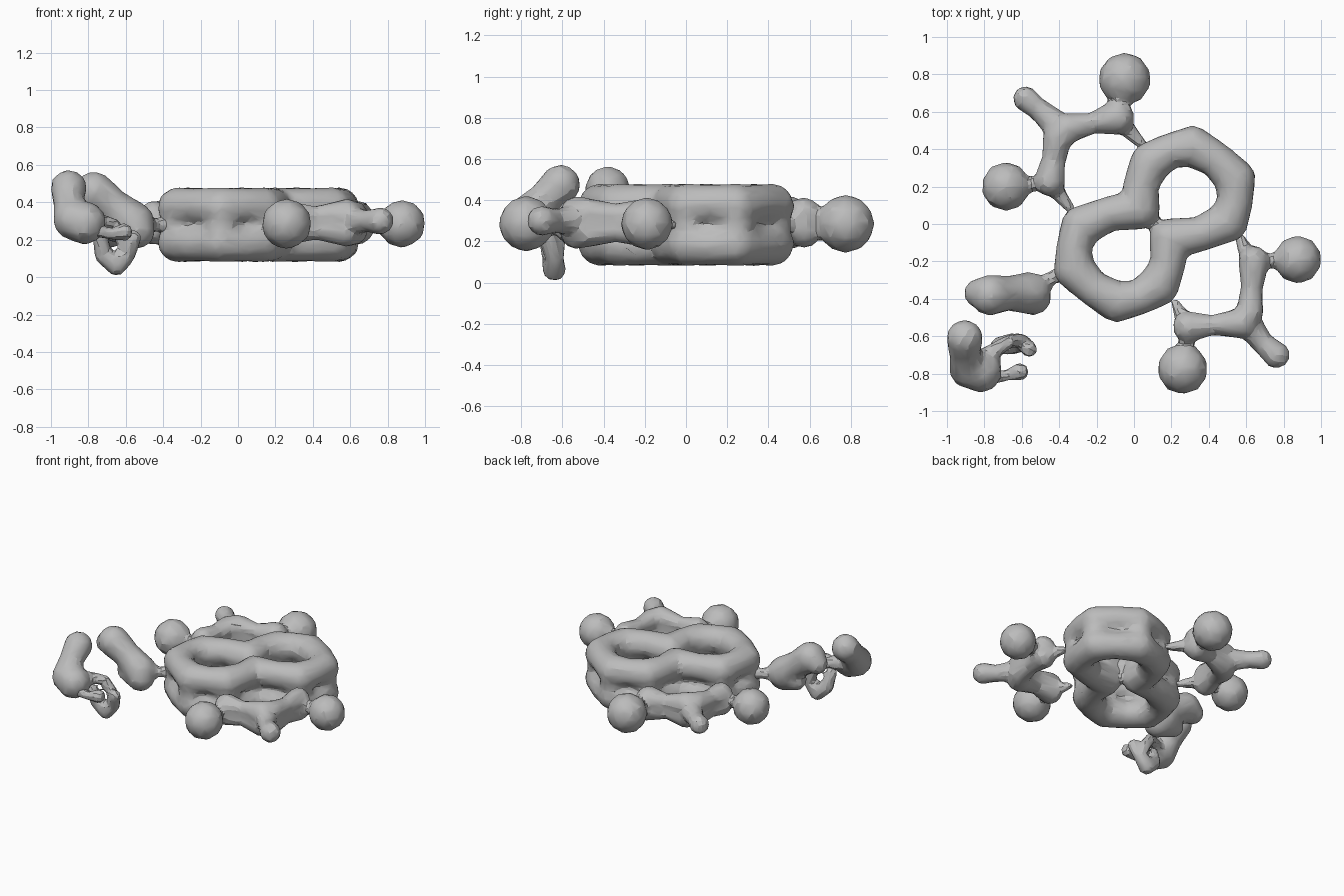
import bpy, bmesh, math
from mathutils import Vector, Matrix

cube = bpy.data.objects.get("Cube")
if cube:
    bpy.data.objects.remove(cube, do_unlink=True)

MID = 0.28  # height of the middle plane

grey = bpy.data.materials.new("cloud grey")
grey.use_nodes = True
colour = (0.5, 0.5, 0.5, 1)
grey.diffuse_color = colour
grey.node_tree.nodes["Principled BSDF"].inputs["Base Color"].default_value = colour


def ball(bm, p, r):
    bmesh.ops.create_icosphere(bm, subdivisions=2, radius=r, matrix=Matrix.Translation(p))


def chain(bm, pts):
    """Run of overlapping balls through (x, y, z, radius) points."""
    for a, b in zip(pts, pts[1:]):
        pa, pb = Vector(a[:3]), Vector(b[:3])
        n = max(1, math.ceil((pb - pa).length / (0.4 * min(a[3], b[3]))))
        for i in range(n + 1):
            t = i / n
            ball(bm, pa.lerp(pb, t), a[3] + (b[3] - a[3]) * t)


def finish(name, bm, keep=0.16):
    """Fuse the balls into one lumpy, faceted skin."""
    mesh = bpy.data.meshes.new(name)
    bm.to_mesh(mesh)
    bm.free()
    mesh.materials.append(grey)
    ob = bpy.data.objects.new(name, mesh)
    bpy.context.collection.objects.link(ob)
    fuse = ob.modifiers.new("fuse", 'REMESH')
    fuse.mode = 'VOXEL'
    fuse.voxel_size = 0.018
    soften = ob.modifiers.new("soften", 'SMOOTH')
    soften.iterations = 2
    facet = ob.modifiers.new("facet", 'DECIMATE')
    facet.ratio = keep
    bpy.ops.object.select_all(action='DESELECT')
    bpy.context.view_layer.objects.active = ob
    ob.select_set(True)
    for m in list(ob.modifiers):
        bpy.ops.object.modifier_apply(modifier=m.name)
    bpy.ops.object.shade_smooth_by_angle(angle=math.radians(20))


# Double ring: two stacked figure-eight tubes, fused along the rim with small pits
upper = [(0.03, 0.09), (0.09, 0.33), (0.31, 0.415), (0.54, 0.24), (0.5, 0.01), (0.19, -0.08)]
lower = [(0.22 - x, -y) for x, y in upper]
bm = bmesh.new()
for ring in (upper, lower):
    centre = sum((Vector(p) for p in ring), Vector((0, 0))) / 6
    for side in (-1, 1):
        path = []
        for a, b in zip(ring, ring[1:]):
            middle = (Vector(a) + Vector(b)) / 2
            middle += (middle - centre).normalized() * 0.022
            path.append((*a, MID + side * 0.09, 0.113))
            path.append((*middle, MID + side * 0.102, 0.096))
        path.append((*ring[-1], MID + side * 0.09, 0.113))
        chain(bm, path)
    for x, y in ring:
        ball(bm, (x, y, MID), 0.1)
# Thin bridge across the shared edge
chain(bm, [(*upper[0], MID, 0.06), (0.11, 0, MID, 0.045), (*upper[-1], MID, 0.06)])
finish("double_ring", bm)


def side_group(name, arm, prong, knobs, ties):
    """Lumpy two-layer arm with a prong, round knobs and threads to the ring."""
    bm = bmesh.new()
    for side in (-1, 1):
        chain(bm, [(x, y, MID + 0.01 + side * dz, r) for x, y, dz, r in arm])
    chain(bm, [(x, y, MID + 0.02, r) for x, y, r in prong])
    for (x, y, r), foot in knobs:
        ball(bm, (x, y, MID + 0.005), r)
        chain(bm, [(x, y, MID + 0.01, 0.05), (*foot, MID + 0.01, 0.04)])
    for a, b in ties:
        chain(bm, [(*a, MID, 0.045), (*b, MID, 0.025)])
    finish(name, bm)


side_group("left_side_group",
           [(0.29, -0.55, 0.03, 0.085), (0.42, -0.54, 0.035, 0.055), (0.58, -0.53, 0.045, 0.085),
            (0.62, -0.47, 0.045, 0.075), (0.63, -0.34, 0.035, 0.06), (0.64, -0.2, 0.035, 0.085)],
           [(0.6, -0.52, 0.08), (0.69, -0.64, 0.06), (0.76, -0.7, 0.075)],
           [((0.26, -0.775, 0.137), (0.29, -0.56)), ((0.875, -0.19, 0.13), (0.66, -0.2))],
           [((0.6, -0.15), (0.56, -0.06)), ((0.26, -0.5), (0.22, -0.42))])

side_group("right_side_group",
           [(-0.09, 0.57, 0.03, 0.095), (-0.22, 0.54, 0.035, 0.055), (-0.36, 0.51, 0.045, 0.085),
            (-0.41, 0.46, 0.045, 0.08), (-0.43, 0.34, 0.035, 0.065), (-0.45, 0.23, 0.035, 0.085)],
           [(-0.38, 0.5, 0.085), (-0.52, 0.62, 0.06), (-0.58, 0.67, 0.07)],
           [((-0.05, 0.775, 0.143), (-0.09, 0.57)), ((-0.685, 0.2, 0.132), (-0.47, 0.22))],
           [((-0.41, 0.17), (-0.33, 0.07)), ((-0.03, 0.5), (0.06, 0.41))])

# Rising lobe tied to the ring corner
bm = bmesh.new()
chain(bm, [(-0.56, -0.37, 0.29, 0.117), (-0.67, -0.37, 0.38, 0.095), (-0.77, -0.38, 0.455, 0.112)])
chain(bm, [(-0.54, -0.39, 0.25, 0.1), (-0.66, -0.37, 0.26, 0.075)])
chain(bm, [(-0.77, -0.37, 0.45, 0.09), (-0.83, -0.37, 0.43, 0.08)])
chain(bm, [(-0.5, -0.34, 0.28, 0.06), (-0.45, -0.29, 0.28, 0.035), (-0.37, -0.26, 0.28, 0.05)])
finish("tied_lobe", bm)

# Loose curved lobe
bm = bmesh.new()
chain(bm, [(-0.82, -0.785, 0.29, 0.118), (-0.88, -0.77, 0.31, 0.112),
           (-0.905, -0.69, 0.4, 0.085), (-0.905, -0.61, 0.475, 0.1)])
chain(bm, [(-0.79, -0.73, 0.29, 0.07), (-0.74, -0.67, 0.3, 0.04), (-0.67, -0.63, 0.28, 0.04)])
finish("loose_lobe", bm)

# Ragged scraps beside the loose lobe
bm = bmesh.new()
chain(bm, [(-0.74, -0.68, 0.22, 0.04), (-0.72, -0.65, 0.12, 0.05), (-0.65, -0.64, 0.065, 0.06),
           (-0.59, -0.64, 0.12, 0.045), (-0.56, -0.67, 0.21, 0.045)])
chain(bm, [(-0.67, -0.63, 0.28, 0.04), (-0.62, -0.62, 0.21, 0.04), (-0.59, -0.63, 0.12, 0.04)])
chain(bm, [(-0.75, -0.82, 0.25, 0.04), (-0.68, -0.81, 0.23, 0.03), (-0.61, -0.79, 0.24, 0.05)])
finish("loose_scraps", bm, 0.25)
